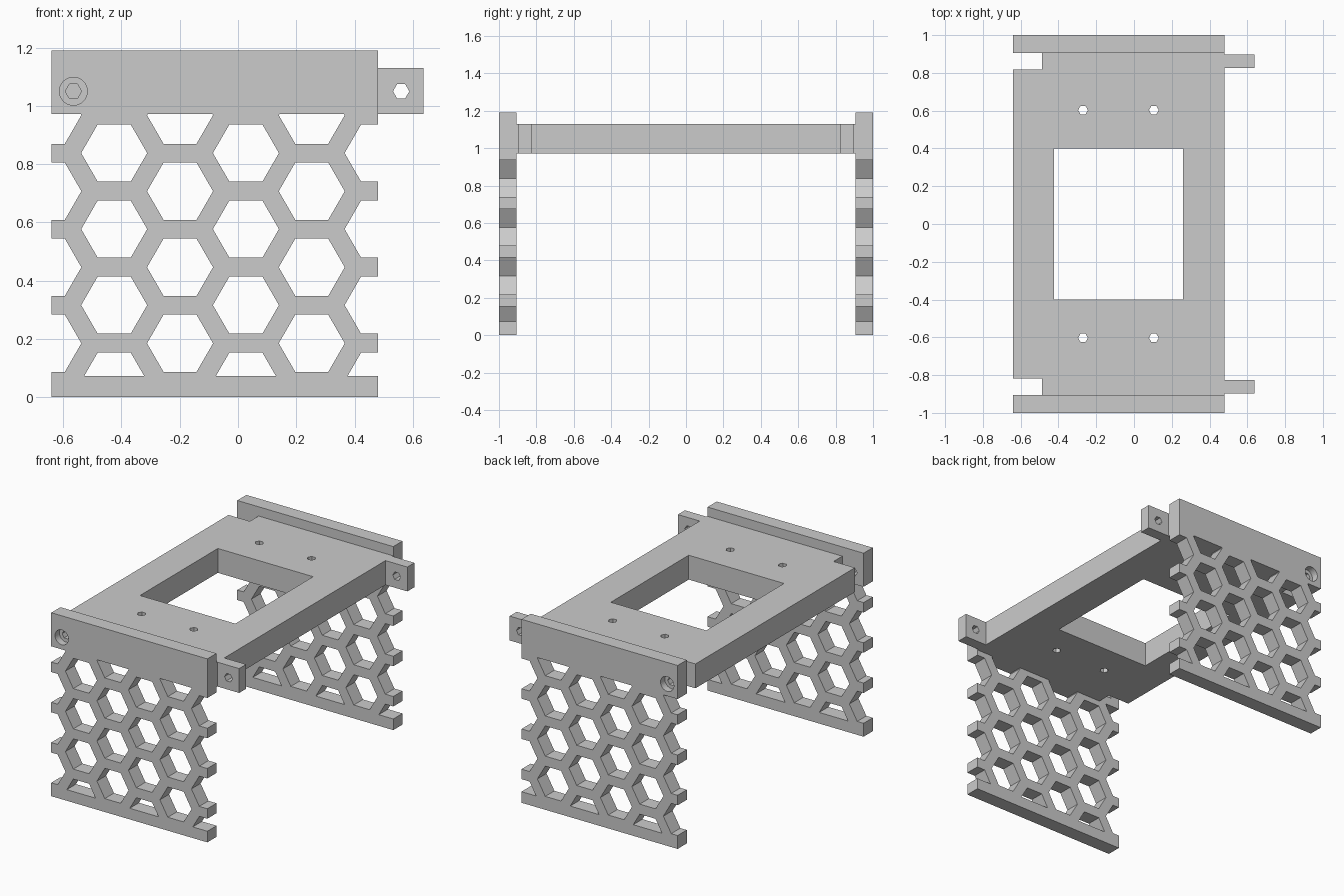
import bpy, bmesh, math
from mathutils import Vector

cube = bpy.data.objects.get("Cube")
if cube:
    bpy.data.objects.remove(cube, do_unlink=True)

grey = bpy.data.materials.new("plain_grey")
grey.use_nodes = True
COLOUR = (0.6, 0.6, 0.6, 1)
grey.diffuse_color = COLOUR
grey.node_tree.nodes["Principled BSDF"].inputs["Base Color"].default_value = COLOUR


def ring(cx, cy, radius, sides=6):
    """Regular polygon with a corner on the first axis."""
    steps = [math.tau * i / sides for i in range(sides)]
    return [(cx + radius * math.cos(a), cy + radius * math.sin(a)) for a in steps]


def rect(x0, x1, y0, y1):
    return [(x0, y0), (x1, y0), (x1, y1), (x0, y1)]


def clip(points, limit, sign):
    """Keep the part of a convex outline where sign * (second axis - limit) >= 0."""
    kept = []
    for a, b in zip(points, points[1:] + points[:1]):
        da, db = sign * (a[1] - limit), sign * (b[1] - limit)
        if da >= 0:
            kept.append(a)
        if da * db < 0:
            t = da / (da - db)
            kept.append((a[0] + t * (b[0] - a[0]), limit))
    return kept


def prisms(name, outlines, axis, lo, hi):
    """Extrude outlines along y (drawn in x, z) or along z (drawn in x, y)."""
    bm = bmesh.new()
    for outline in outlines:
        if axis == "y":
            verts = [bm.verts.new((p, lo, q)) for p, q in outline]
            move = Vector((0, hi - lo, 0))
        else:
            verts = [bm.verts.new((p, q, lo)) for p, q in outline]
            move = Vector((0, 0, hi - lo))
        face = bm.faces.new(verts)
        top = bmesh.ops.extrude_face_region(bm, geom=[face], use_keep_orig=True)["geom"]
        bmesh.ops.translate(bm, vec=move, verts=[v for v in top if isinstance(v, bmesh.types.BMVert)])
    bmesh.ops.recalc_face_normals(bm, faces=bm.faces)
    mesh = bpy.data.meshes.new(name)
    bm.to_mesh(mesh)
    bm.free()
    mesh.materials.append(grey)
    obj = bpy.data.objects.new(name, mesh)
    bpy.context.collection.objects.link(obj)
    return obj


def cut(obj, cutter):
    mod = obj.modifiers.new("cut", "BOOLEAN")
    mod.operation = "DIFFERENCE"
    mod.solver = "EXACT"
    mod.object = cutter
    bpy.context.view_layer.objects.active = obj
    bpy.ops.object.modifier_apply(modifier=mod.name)
    bpy.data.objects.remove(cutter, do_unlink=True)


LEFT, RIGHT = -0.64, 0.48
INNER, OUTER = 0.906, 1.0
DECK_LOW, DECK_HIGH = 0.972, 1.13
SCREW_Z = 1.05

# Honeycomb openings, trimmed by the base rail and the top band
PITCH, HEX_R = 0.261, 0.1133
honeycomb = []
for col in range(6):
    x = -0.651 + col * PITCH * math.sqrt(3) / 2
    for row in range(4):
        z = (0.055 if col % 2 else 0.185) + row * PITCH
        honeycomb.append(clip(clip(ring(x, z, HEX_R), 0.072, 1), DECK_LOW, -1))

# Side panels with a counterbored screw hole
for name, side in (("front_panel", -1), ("back_panel", 1)):
    lo, hi = sorted((side * INNER, side * OUTER))
    panel = prisms(name, [rect(LEFT, RIGHT, 0, 1.19)], "y", lo, hi)
    cut(panel, prisms("honeycomb_cutter", honeycomb, "y", lo - 0.05, hi + 0.05))
    cut(panel, prisms("screw_cutter", [ring(-0.565, SCREW_Z, 0.028)], "y", lo - 0.05, hi + 0.05))
    lo, hi = sorted((side * (OUTER - 0.045), side * (OUTER + 0.05)))
    cut(panel, prisms("counterbore_cutter", [ring(-0.565, SCREW_Z, 0.048, 32)], "y", lo, hi))

# Deck outline: notched on one end, with joining tabs on the other
half = [(RIGHT, 0.826), (0.637, 0.826), (0.637, 0.898), (RIGHT, 0.898),
        (RIGHT, INNER), (-0.487, INNER), (-0.487, 0.817), (LEFT, 0.817)]
outline = half + [(x, -y) for x, y in reversed(half)]
deck = prisms("deck", [outline], "z", DECK_LOW, DECK_HIGH)

# Window, mounting holes and tab holes
openings = [rect(-0.424, 0.26, -0.399, 0.399)]
openings += [ring(x, y, 0.026) for x in (-0.27, 0.105) for y in (-0.603, 0.603)]
cut(deck, prisms("deck_cutter", openings, "z", 0.9, 1.2))
cut(deck, prisms("tab_cutter", [ring(0.56, SCREW_Z, 0.028)], "y", -0.95, 0.95))
